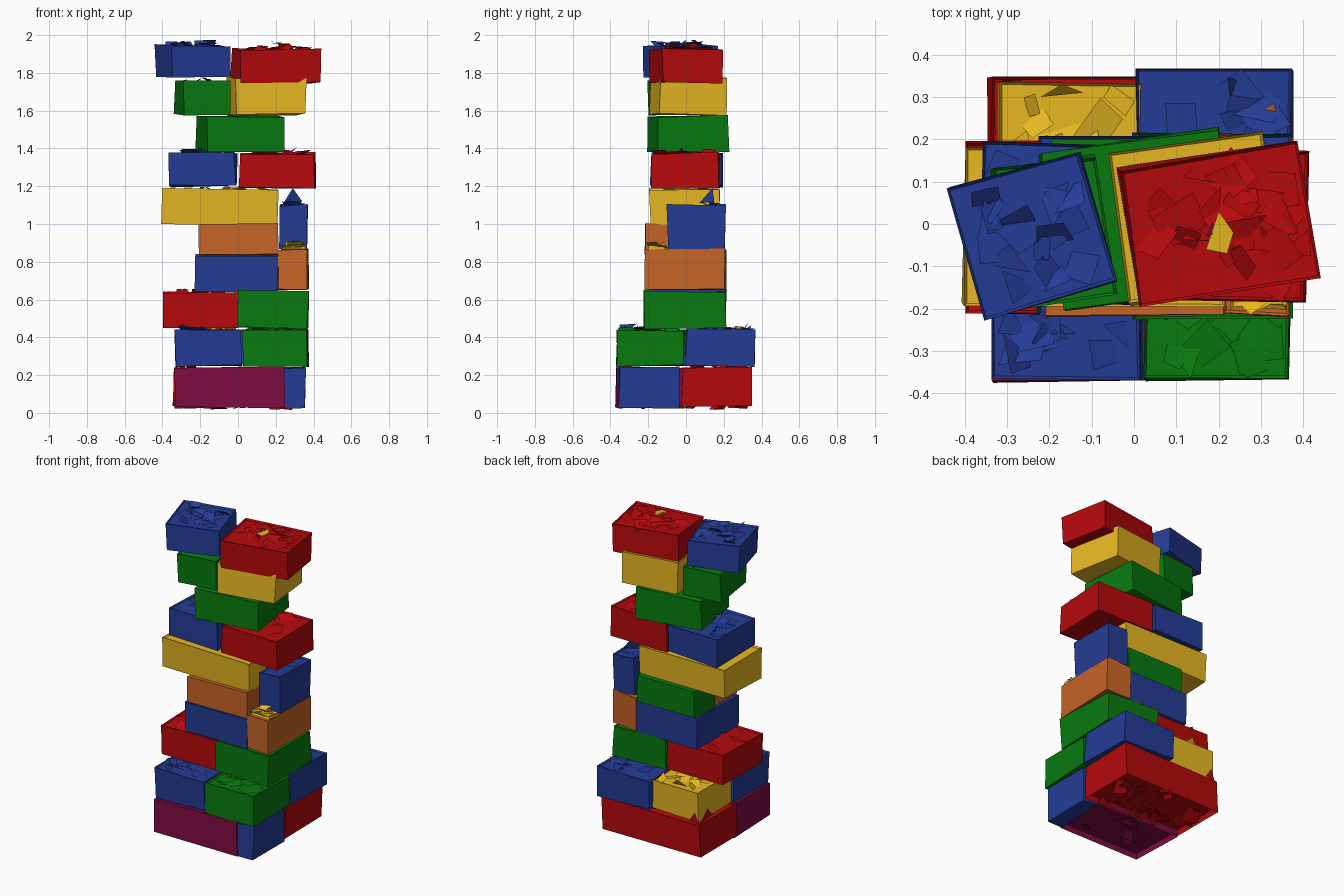
import bpy, bmesh, random
from math import radians
from mathutils import Matrix, Vector

random.seed(7)
if "Cube" in bpy.data.objects:
    bpy.data.objects.remove(bpy.data.objects["Cube"])


def material(name, rgb):
    lin = [(c / 255 / 12.92) if c < 11 else ((c / 255 + 0.055) / 1.055) ** 2.4 for c in rgb]
    m = bpy.data.materials.new(name)
    m.use_nodes = True
    m.diffuse_color = (*lin, 1)
    m.node_tree.nodes["Principled BSDF"].inputs["Base Color"].default_value = (*lin, 1)
    return m


MATS = {
    "blue": material("blue", (36, 60, 150)),
    "red": material("red", (182, 9, 12)),
    "green": material("green", (8, 122, 15)),
    "yellow": material("yellow", (234, 186, 34)),
    "orange": material("orange", (198, 100, 38)),
    "purple": material("purple", (126, 12, 66)),
}


def shard(bm, hx, hy, z, low, high):
    """A tilted flake lying on a brick face, kept between two heights."""
    size = random.uniform(0.025, 0.06)
    turn = Matrix.Rotation(random.uniform(0, 6.3), 3, "Z") @ Matrix.Rotation(random.uniform(-0.8, 0.8), 3, "X")
    reach_x, reach_y = max(hx - size, 0.01), max(hy - size, 0.01)
    mid = Vector((random.uniform(-reach_x, reach_x), random.uniform(-reach_y, reach_y), z))
    verts = []
    for sx, sy in ((-1, -1), (1, -1), (1, 1), (-1, 1))[:random.choice((3, 4, 4))]:
        p = mid + turn @ Vector((sx * size * random.uniform(0.6, 1.1), sy * size * random.uniform(0.6, 1), 0))
        p.z = min(max(p.z, low), high)
        verts.append(bm.verts.new(p))
    bm.faces.new(verts)


def recess(bm, height, depth):
    """Sink the brick face lying at this height, leaving a thin rim."""
    lid = [f for f in bm.faces if abs(f.calc_center_median().z - height) < 0.01]
    bmesh.ops.inset_region(bm, faces=lid, thickness=0.009, depth=-depth)
    bmesh.ops.poke(bm, faces=lid)


def brick(name, color, x, y, z, angle=0, top=0, bottom=0, spike=0.045):
    """A slightly crooked block with shallow recesses and loose flakes."""
    hx, hy = (x[1] - x[0]) / 2, (y[1] - y[0]) / 2
    bm = bmesh.new()
    bmesh.ops.create_cube(bm, size=2)
    for v in bm.verts:
        v.co.x *= hx
        v.co.y *= hy
        v.co.z = z[1] if v.co.z > 0 else z[0]
        v.co += Vector([random.uniform(-0.007, 0.007) for _ in range(3)])
    bm.normal_update()
    if top:
        recess(bm, z[1], 0.01)
    if bottom:
        recess(bm, z[0], 0.035)
    for _ in range(top):
        shard(bm, hx, hy, z[1], z[1] - 0.025, z[1] + spike)
    for _ in range(bottom):
        shard(bm, hx, hy, z[0] + 0.015, z[0] - 0.03, z[0] + 0.05)
    bm.transform(Matrix.Translation(((x[0] + x[1]) / 2, (y[0] + y[1]) / 2, 0))
                 @ Matrix.Rotation(radians(angle), 4, "Z"))
    finish(name, color, bm)


def flake(name, color, *points):
    """One loose flat chip."""
    bm = bmesh.new()
    bm.faces.new([bm.verts.new(p) for p in points])
    finish(name, color, bm)


def finish(name, color, bm):
    mesh = bpy.data.meshes.new(name)
    bm.normal_update()
    bm.to_mesh(mesh)
    bm.free()
    mesh.materials.append(MATS[color])
    bpy.context.collection.objects.link(bpy.data.objects.new(name, mesh))


# Wide base course, hollowed underneath
z = (0.03, 0.24)
brick("base_front_brick", "purple", (-0.33, 0.25), (-0.37, -0.01), z, bottom=8)
brick("base_front_end_brick", "blue", (0.25, 0.355), (-0.355, -0.03), z)
brick("base_back_brick", "red", (-0.34, 0.35), (-0.02, 0.345), z, top=8, bottom=30)

# Second course of four bricks
z = (0.25, 0.44)
brick("second_front_right_brick", "blue", (-0.33, 0.015), (-0.365, 0), z, top=16)
brick("second_front_left_brick", "green", (0.025, 0.37), (-0.37, -0.01), z, top=16)
brick("second_back_left_brick", "blue", (0.01, 0.37), (0, 0.365), z, top=16)
brick("second_back_right_brick", "yellow", (-0.32, 0.01), (0, 0.33), z, top=16)
flake("second_corner_chip", "yellow", (-0.22, 0.3, 0.44), (-0.12, 0.31, 0.44), (-0.17, 0.33, 0.48))
flake("second_ledge_chip", "orange", (0.305, 0.27, 0.455), (0.335, 0.265, 0.455), (0.33, 0.285, 0.46))

# Red chips squeezed out at the back corner of the base
flake("base_corner_chip", "red", (-0.33, 0.335, 0.24), (-0.26, 0.338, 0.25), (-0.3, 0.34, 0.31))
flake("base_side_chip", "red", (-0.33, 0.33, 0.24), (-0.327, 0.2, 0.25), (-0.33, 0.25, 0.31))

# Narrower middle courses
brick("third_right_brick", "red", (-0.4, 0), (-0.21, 0.195), (0.45, 0.64), top=12)
brick("third_left_brick", "green", (0, 0.37), (-0.22, 0.21), (0.45, 0.645), top=3)
brick("fourth_right_brick", "blue", (-0.225, 0.21), (-0.21, 0.21), (0.645, 0.835), top=5, spike=0.02)
brick("fourth_left_brick", "orange", (0.21, 0.37), (-0.215, 0.21), (0.65, 0.865), top=4, spike=0.02)
brick("fifth_front_brick", "orange", (-0.205, 0.21), (-0.215, 0), (0.835, 1.0))
brick("fifth_back_brick", "green", (-0.2, 0.21), (0, 0.2), (0.83, 1.0))
brick("upright_end_brick", "blue", (0.22, 0.37), (-0.1, 0.21), (0.87, 1.1), top=4, spike=0.02)
brick("ledge_chips", "yellow", (0.23, 0.36), (-0.2, -0.11), (0.865, 0.885), top=7, spike=0.03)
brick("sixth_brick", "yellow", (-0.4, 0.21), (-0.19, 0.18), (1.0, 1.185), top=10, spike=0.02)
flake("upright_flake", "blue", (0.24, 0.07, 1.11), (0.34, 0.15, 1.12), (0.29, 0.14, 1.19))

# Upper courses, gradually twisting
brick("seventh_right_brick", "blue", (-0.365, -0.01), (-0.18, 0.19), (1.2, 1.375), -2, top=16)
brick("seventh_left_brick", "red", (0.01, 0.405), (-0.18, 0.18), (1.19, 1.375), -1, top=14, spike=0.03)
brick("eighth_brick", "green", (-0.195, 0.225), (-0.18, 0.195), (1.385, 1.57), 8)
brick("ninth_right_brick", "green", (-0.315, -0.065), (-0.185, 0.145), (1.58, 1.755), 8, top=6, spike=0.02)
brick("ninth_left_brick", "yellow", (-0.035, 0.335), (-0.165, 0.195), (1.58, 1.775), 8, top=6, spike=0.02)
brick("top_right_brick", "blue", (-0.4, -0.08), (-0.185, 0.135), (1.78, 1.945), 15.5, top=20)
brick("top_left_brick", "red", (-0.015, 0.415), (-0.16, 0.165), (1.75, 1.925), 9, top=28, spike=0.065)

# Small stray chips showing in the middle of the red top
flake("top_yellow_chip", "yellow", (0.17, -0.06, 1.955), (0.22, -0.07, 1.955), (0.235, -0.02, 1.96), (0.2, 0.03, 1.96))
flake("top_purple_chip", "purple", (0.17, -0.03, 1.965), (0.185, -0.025, 1.965), (0.185, 0.005, 1.97))
